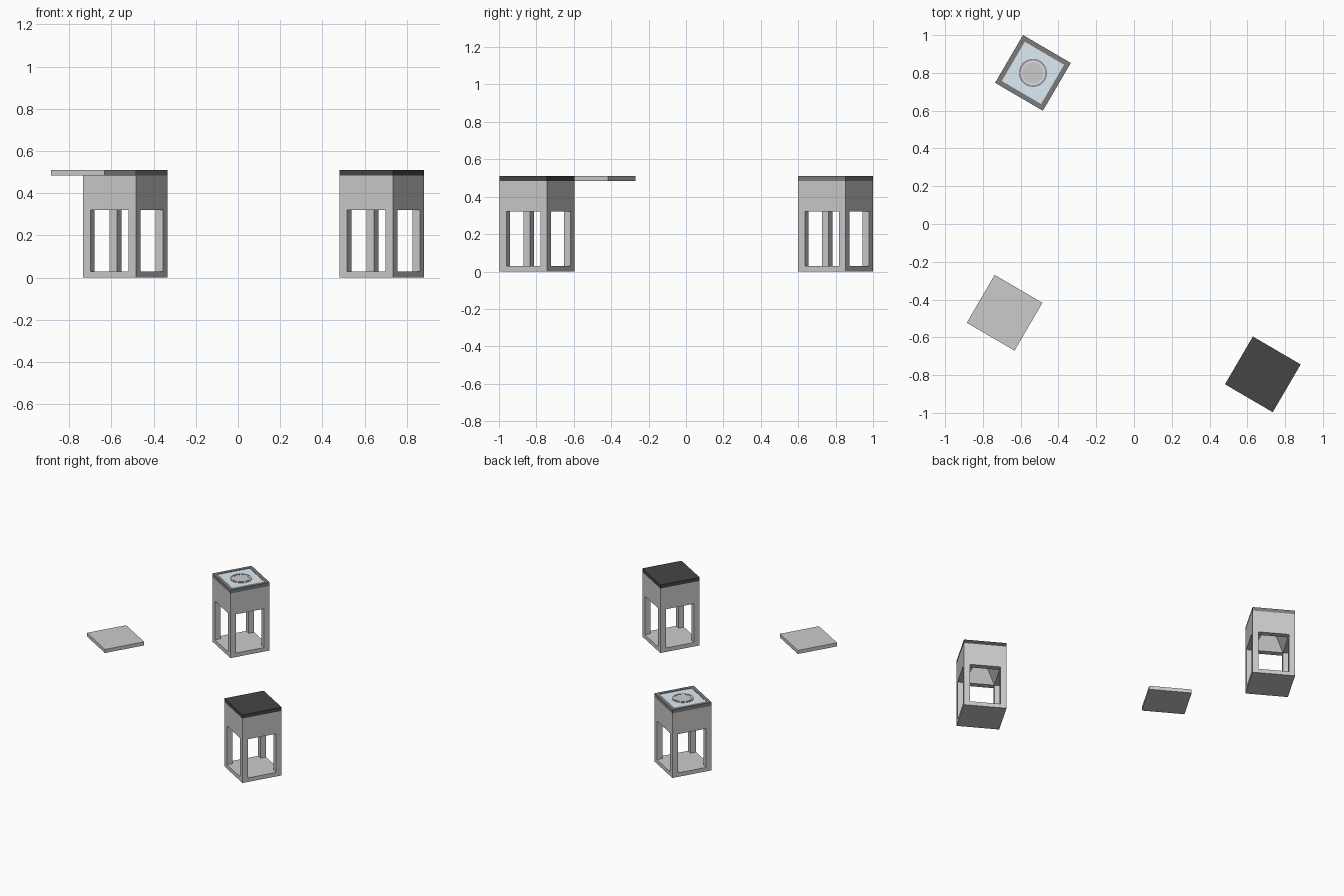
import bpy
import bmesh
import math
from mathutils import Matrix

if "Cube" in bpy.data.objects:
    bpy.data.objects.remove(bpy.data.objects["Cube"])

H = 0.1465          # half width of each unit
POST = 0.041        # corner post thickness
ANGLE = math.radians(-30.3)
Z_LID, Z_TOP = 0.483, 0.51


def material(name, rgb):
    m = bpy.data.materials.new(name)
    m.diffuse_color = (*rgb, 1)
    m.use_nodes = True
    m.node_tree.nodes["Principled BSDF"].inputs["Base Color"].default_value = m.diffuse_color
    return m


def link(name, mesh, centre=(0, 0), mat=None):
    ob = bpy.data.objects.new(name, mesh)
    bpy.context.collection.objects.link(ob)
    ob.location = (*centre, 0)
    ob.rotation_euler.z = ANGLE
    if mat:
        mesh.materials.append(mat)
    return ob


def square(hx, z, hy=None):
    hy = hx if hy is None else hy
    return [(-hx, -hy, z), (hx, -hy, z), (hx, hy, z), (-hx, hy, z)]


def circle(r, z, n=32):
    return [(r * math.cos(2 * math.pi * i / n), r * math.sin(2 * math.pi * i / n), z)
            for i in range(n)]


def loft(name, rings, closed=False):
    """Skin a stack of rings; cap the ends, or join last to first if closed."""
    bm = bmesh.new()
    loops = [[bm.verts.new(p) for p in ring] for ring in rings]
    pairs = list(zip(loops, loops[1:]))
    if closed:
        pairs.append((loops[-1], loops[0]))
    else:
        bm.faces.new(loops[0][::-1])
        bm.faces.new(loops[-1])
    for a, b in pairs:
        n = len(a)
        for i in range(n):
            j = (i + 1) % n
            bm.faces.new((a[i], a[j], b[j], b[i]))
    bmesh.ops.recalc_face_normals(bm, faces=bm.faces)
    mesh = bpy.data.meshes.new(name)
    bm.to_mesh(mesh)
    bm.free()
    return mesh


def slab(name, h, z0, z1):
    return loft(name, [square(h, z0), square(h, z1)])


# Open housing: windows through both directions and a tapered hood inside
W = H - POST
cutters = [
    loft("slot_x", [square(0.3, 0.03, W), square(0.3, 0.32, W)]),
    loft("slot_y", [square(W, 0.03, 0.3), square(W, 0.32, 0.3)]),
    loft("hood", [square(W - 0.02, 0.29), square(W, 0.32), square(0.02, 0.465)]),
]
blank = link("blank", slab("blank", H, 0, Z_LID))
helpers = [blank]
for mesh in cutters:
    c = link(mesh.name, mesh)
    c.hide_render = True
    helpers.append(c)
    mod = blank.modifiers.new("cut", "BOOLEAN")
    mod.operation = "DIFFERENCE"
    mod.solver = "EXACT"
    mod.object = c
bpy.context.view_layer.update()
housing = bpy.data.meshes.new_from_object(
    blank.evaluated_get(bpy.context.evaluated_depsgraph_get()))
for ob in helpers:
    bpy.data.objects.remove(ob)

dark = material("dark_frame", (0.2, 0.2, 0.2))
black = material("black_lid", (0.06, 0.06, 0.06))
glass = material("pale_glass", (0.73, 0.83, 0.92))
ring_grey = material("ring_grey", (0.3, 0.32, 0.34))
pink = material("ring_pink", (0.75, 0.62, 0.68))
disc_grey = material("disc_grey", (0.72, 0.73, 0.72))

BACK, FRONT, SPARE = (-0.535, 0.8), (0.682, -0.796), (-0.685, -0.47)

# Unit with the framed glass top
link("back_housing", housing, BACK)
F = H - 0.026
link("back_frame", loft("frame", [square(H, Z_LID), square(H, Z_TOP),
                                  square(F, Z_TOP), square(F, Z_LID)], True), BACK, dark)
link("back_glass", slab("glass", F, Z_LID, 0.507), BACK, glass)


# Round marking on the glass
def flat_ring(name, r0, r1, mat):
    link(name, loft(name, [circle(r1, 0.507), circle(r1, 0.509),
                           circle(r0, 0.509), circle(r0, 0.507)], True), BACK, mat)


flat_ring("outer_ring", 0.065, 0.075, ring_grey)
flat_ring("inner_ring", 0.054, 0.06, pink)
link("centre_disc", loft("disc", [circle(0.054, 0.507), circle(0.054, 0.5085)]),
     BACK, disc_grey)

# Unit with the plain lid, and the loose grey panel
link("front_housing", housing, FRONT)
link("front_lid", slab("lid", H, Z_LID, Z_TOP), FRONT, black)
link("loose_panel", slab("panel", H, Z_LID, Z_TOP), SPARE)
